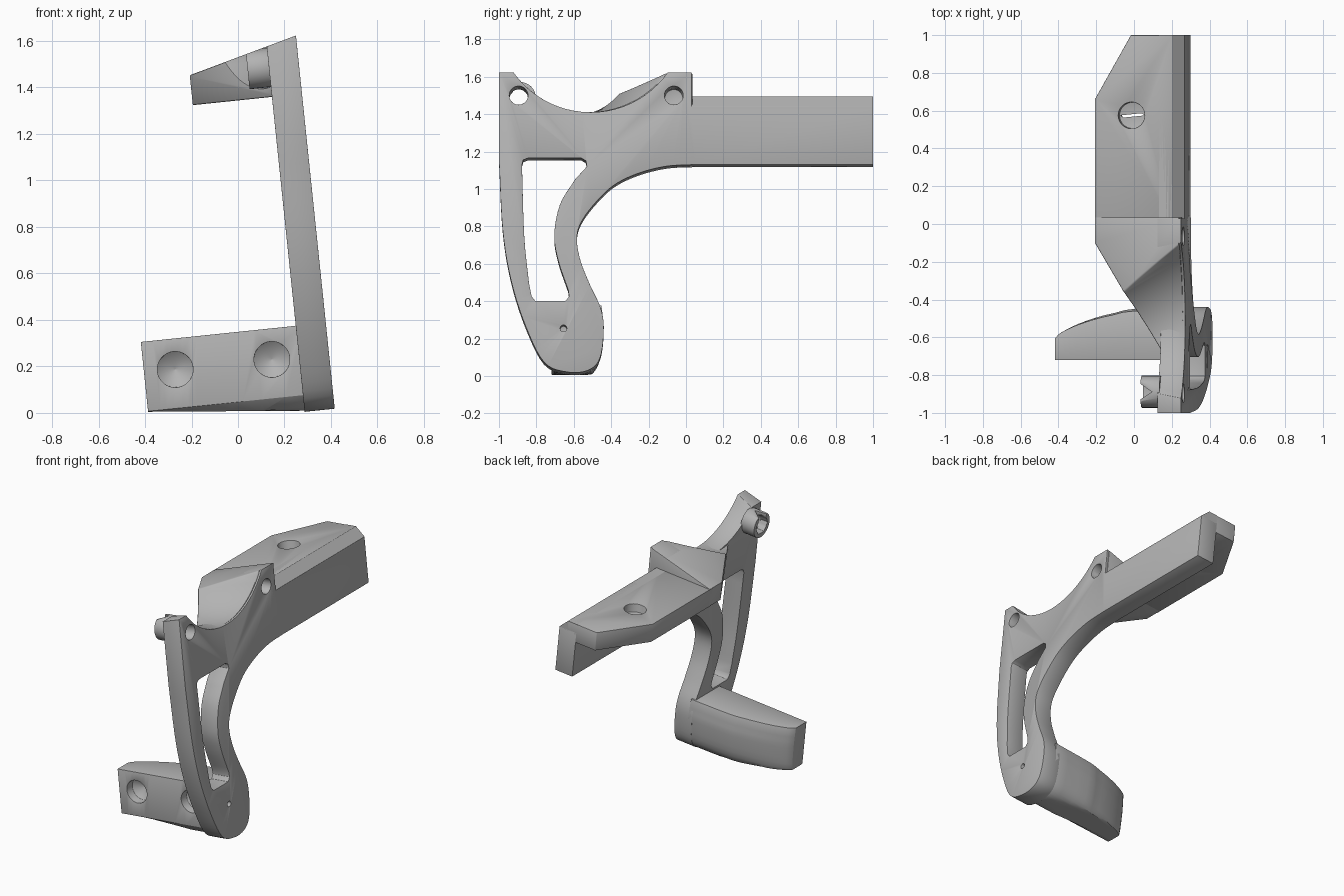
import bpy, bmesh, math
from mathutils import Vector

old = bpy.data.objects.get("Cube")
if old:
    bpy.data.objects.remove(old, do_unlink=True)

TILT = math.atan(0.104)          # lean of the whole bracket
K = 1 / math.cos(TILT)

grey = bpy.data.materials.new("plain grey")
grey.use_nodes = True
grey.diffuse_color = (0.45, 0.45, 0.45, 1)
grey.node_tree.nodes["Principled BSDF"].inputs["Base Color"].default_value = grey.diffuse_color


def loft(name, sections):
    """Skin equal-length rings of 3D points and cap both ends."""
    bm = bmesh.new()
    rings = [[bm.verts.new(p) for p in s] for s in sections]
    n = len(rings[0])
    for a, b in zip(rings, rings[1:]):
        for i in range(n):
            j = (i + 1) % n
            bm.faces.new((a[i], a[j], b[j], b[i]))
    bm.faces.new(rings[0])
    bm.faces.new(rings[-1])
    bmesh.ops.recalc_face_normals(bm, faces=bm.faces)
    mesh = bpy.data.meshes.new(name)
    bm.to_mesh(mesh)
    bm.free()
    mesh.materials.append(grey)
    ob = bpy.data.objects.new(name, mesh)
    bpy.context.collection.objects.link(ob)
    ob.location = (0.418, 0, 0)
    ob.rotation_euler = (0, -TILT, 0)
    return ob


def place(axis, p, t):
    return {"x": (t, p[0], p[1]), "y": (p[0], t, p[1]), "z": (p[0], p[1], t)}[axis]


def prism(name, pts, axis, lo, hi):
    return loft(name, [[place(axis, p, t) for p in pts] for t in (lo, hi)])


def circle(a, b, r, n=32):
    return [(a + r * math.cos(2 * math.pi * i / n), b + r * math.sin(2 * math.pi * i / n))
            for i in range(n)]


def smooth(pts, steps=5):
    """Catmull-Rom curve through the points."""
    v = [Vector(p) for p in pts]
    v = [2 * v[0] - v[1]] + v + [2 * v[-1] - v[-2]]
    out = []
    for a, b, c, d in zip(v, v[1:], v[2:], v[3:]):
        for i in range(steps):
            t = i / steps
            out.append(tuple(0.5 * (2 * b + (c - a) * t + (2 * a - 5 * b + 4 * c - d) * t * t
                                    + (3 * b - a - 3 * c + d) * t ** 3)))
    return out + [tuple(pts[-1])]


def finish(ob, cutters=(), bevel=0.0):
    """Cut, bevel and shade a part."""
    for c in cutters:
        m = ob.modifiers.new("cut", "BOOLEAN")
        m.operation, m.solver, m.object = "DIFFERENCE", "EXACT", c
        c.hide_render = True
    if bevel:
        m = ob.modifiers.new("bevel", "BEVEL")
        m.width, m.segments = bevel, 2
        m.limit_method, m.angle_limit = "ANGLE", math.radians(40)
    bpy.context.view_layer.update()
    dg = bpy.context.evaluated_depsgraph_get()
    mesh = bpy.data.meshes.new_from_object(ob.evaluated_get(dg))
    ob.modifiers.clear()
    ob.data = mesh
    bpy.ops.object.select_all(action="DESELECT")
    ob.select_set(True)
    bpy.context.view_layer.objects.active = ob
    bpy.ops.object.shade_smooth_by_angle(angle=math.radians(30))


# Side plate outline (y, z): saddle arc, arm, curved grip edge, rounded toe
arc = [(-0.51 + 0.505 * math.sin(a), 1.915 - 0.505 * math.cos(a))
       for a in (math.radians(-60 + 5 * i) for i in range(25))]
edge = smooth([(0.05, 1.13), (-0.1, 1.122), (-0.245, 1.087), (-0.37, 1.03), (-0.46, 0.953),
               (-0.55, 0.84), (-0.583, 0.744), (-0.565, 0.62), (-0.513, 0.487), (-0.455, 0.36),
               (-0.44, 0.246), (-0.46, 0.096), (-0.524, 0.03), (-0.64, 0.022), (-0.76, 0.075),
               (-0.86, 0.273), (-0.936, 0.514), (-0.98, 0.78), (-1.0, 1.157)])
outline = [(-1, 1.66)] + arc + [(0.03, 1.66), (0.03, 1.44), (1, 1.44), (1, 1.13)] + edge
outline = [(y, z * K) for y, z in outline]
plate = prism("side_plate", outline, "x", -0.13, 0)

# Cutters: window, bolt holes, pin hole, sloped top
window = ([(-0.845, 1.165), (-0.56, 1.165), (-0.535, 1.15), (-0.53, 1.12)]
          + smooth([(-0.594, 1.05), (-0.674, 0.916), (-0.704, 0.755), (-0.684, 0.62), (-0.63, 0.46)])
          + [(-0.625, 0.425), (-0.645, 0.4), (-0.805, 0.4), (-0.825, 0.425)]
          + smooth([(-0.84, 0.5), (-0.865, 0.75), (-0.877, 1.13)])
          + [(-0.87, 1.155)])
window = [(y, z * K) for y, z in window]
cut_window = prism("window_cutter", window, "x", -0.3, 0.2)
cut_front = prism("front_bolt_cutter", circle(-0.895, 1.508, 0.05), "x", -0.4, 0.2)
cut_rear = prism("rear_bolt_cutter", circle(-0.065, 1.508, 0.05), "x", -0.16, 0.2)
cut_pin = prism("pin_cutter", circle(-0.655, 0.256, 0.018, 16), "x", -0.06, 0.2)
cut_top = prism("top_cutter", [(0.3, 1.71), (-0.7, 1.45), (-0.7, 2.1), (0.3, 2.1)], "y", -1.3, 0.5)
finish(plate, [cut_window, cut_front, cut_rear, cut_pin, cut_top], 0.012)

# Sloped shoulder with the saddle swept diagonally through it
shoulder = prism("shoulder", [(-0.012, 0.035), (-0.472, 0.035), (-0.472, -0.1),
                              (-0.12, -0.68), (-0.012, -0.68)], "z", 1.38, 1.75)
saddle = loft("saddle_cutter", [[(u, y, z) for y, z in circle(-0.51 + 0.59 * u, 1.925, 0.505, 72)]
                                for u in (0.2, -0.8)])
finish(shoulder, [cut_top, saddle, cut_rear], 0.006)

# Rear flange with its fastener hole
flange = prism("rear_flange", [(-0.06, 0.0), (-0.06, 1), (-0.28, 1), (-0.472, 0.66),
                               (-0.472, 0.0)], "z", 1.38, 1.508)
cut_round = prism("flange_counterbore", circle(-0.277, 0.575, 0.07), "z", 1.45, 1.7)
cut_hex = prism("flange_hex", circle(-0.277, 0.575, 0.064, 6), "z", 1.2, 1.7)
finish(flange, [cut_round, cut_hex], 0.006)

# Chamfered cap along the top of the arm
cap = prism("arm_cap", [(0, 1.435), (0, 1.447), (-0.06, 1.508), (-0.13, 1.508), (-0.13, 1.435)],
            "y", 0.03, 1)
finish(cap)

# Nut boss on the inner side of the front bolt hole
boss = prism("nut_boss", circle(-0.888, 1.508, 0.085), "x", -0.222, -0.12)
cut_nut = prism("nut_cutter", circle(-0.888, 1.508, 0.062, 6), "x", -0.4, -0.17)
cut_notch = prism("notch_cutter", [(-0.24, -0.835), (-0.16, -0.888), (-0.24, -0.94)], "z", 1.508, 1.8)
finish(boss, [cut_front, cut_nut, cut_notch, cut_top], 0.004)

# Foot bar: back edge tapers away from the plate
back = [(-0.72, 0.09), (-0.72, 0.39), (-0.452, 0.39)] + smooth(
    [(-0.445, 0.33), (-0.44, 0.25), (-0.46, 0.1), (-0.524, 0.032), (-0.62, 0.02), (-0.67, 0.04)], 4)
taper = smooth([(-0.1, -0.44), (-0.39, -0.45), (-0.49, -0.47), (-0.59, -0.495),
                (-0.69, -0.53), (-0.77, -0.57), (-0.8, -0.6)], 3)
sections = []
for u, yb in taper:
    s = (yb + 0.72) / 0.28
    low = 0.02 + 0.068 * (-0.1 - u) / 0.7
    sections.append([(u, -0.72 + (y + 0.72) * s, max(z, low)) for y, z in back])
foot = loft("foot_bar", sections)
dimples = []
for u in (-0.665, -0.247):
    rings = [(-0.8, 0.077), (-0.66, 0.077), (-0.62, 0.002)]
    dimples.append(loft("dimple_cutter", [[(a, y, b) for a, b in circle(u, 0.257, r)]
                                          for y, r in rings]))
finish(foot, dimples, 0.008)

# Remove the cutters, which are no longer needed
for ob in [o for o in bpy.data.objects if o.hide_render and o.type == "MESH"]:
    bpy.data.objects.remove(ob, do_unlink=True)
